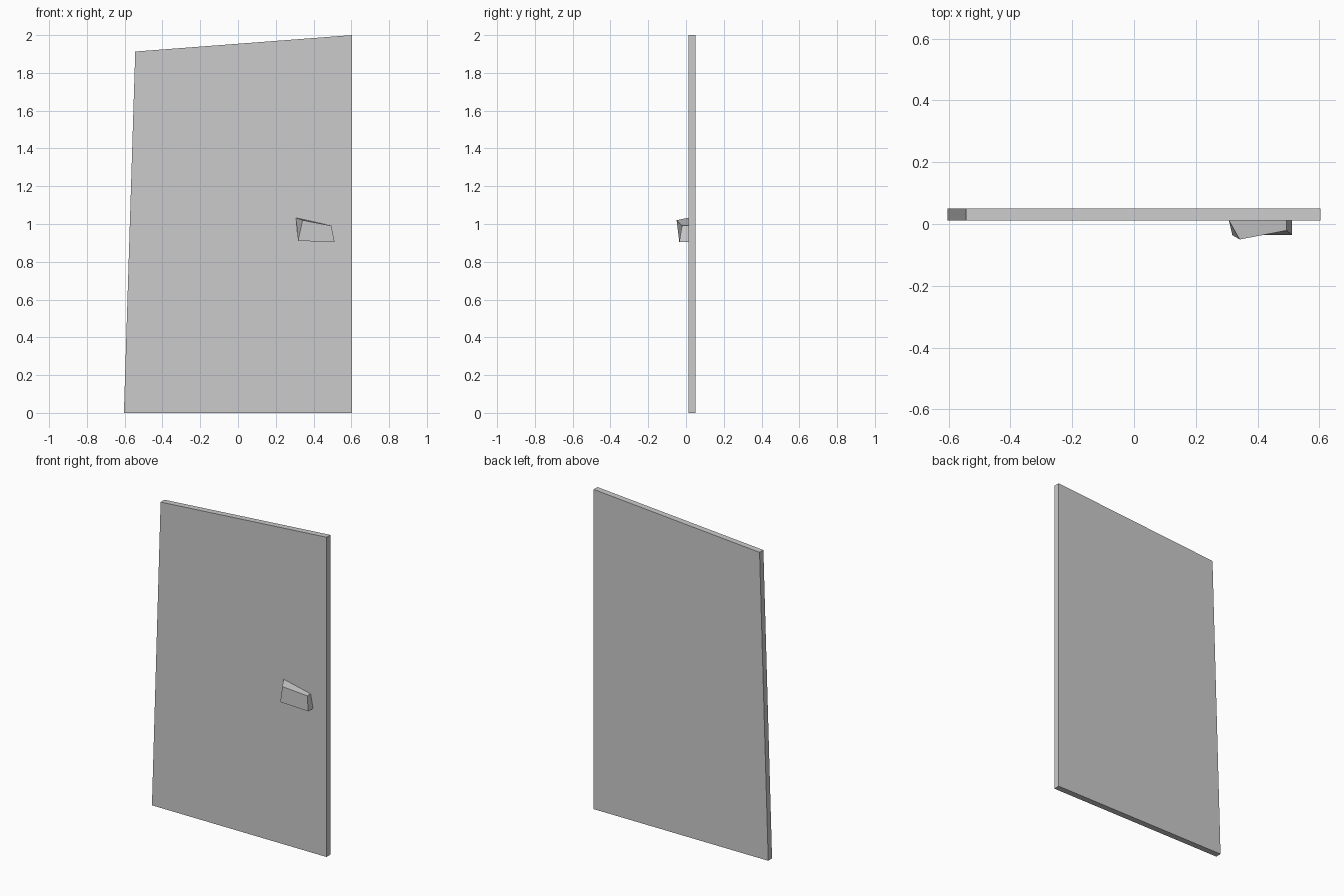
import bpy
import bmesh

if "Cube" in bpy.data.objects:
    bpy.data.objects.remove(bpy.data.objects["Cube"])


def loft(name, front, back):
    """Closed solid between two matching loops of points."""
    bm = bmesh.new()
    f = [bm.verts.new(p) for p in front]
    b = [bm.verts.new(p) for p in back]
    bm.faces.new(f)
    bm.faces.new(b[::-1])
    n = len(f)
    for i in range(n):
        j = (i + 1) % n
        bm.faces.new((f[j], f[i], b[i], b[j]))
    bmesh.ops.recalc_face_normals(bm, faces=bm.faces)
    mesh = bpy.data.meshes.new(name)
    bm.to_mesh(mesh)
    bm.free()
    obj = bpy.data.objects.new(name, mesh)
    bpy.context.collection.objects.link(obj)
    return obj


DOOR_FRONT, DOOR_BACK = 0.012, 0.05

# Door panel: crooked outline, constant thickness
outline = [(-0.604, 0), (0.604, 0), (0.604, 2.0), (-0.544, 1.913)]
loft("door_panel",
     [(x, DOOR_FRONT, z) for x, z in outline],
     [(x, DOOR_BACK, z) for x, z in outline])

# Handle: skewed block, its back flush with the door front
handle_front = [(0.318, -0.036, 0.911), (0.511, -0.036, 0.904),
                (0.494, -0.021, 0.991), (0.342, -0.05, 1.02)]
handle_back = [(0.318, 0.911), (0.511, 0.904), (0.494, 0.991), (0.307, 1.033)]
loft("handle", handle_front, [(x, DOOR_FRONT, z) for x, z in handle_back])
